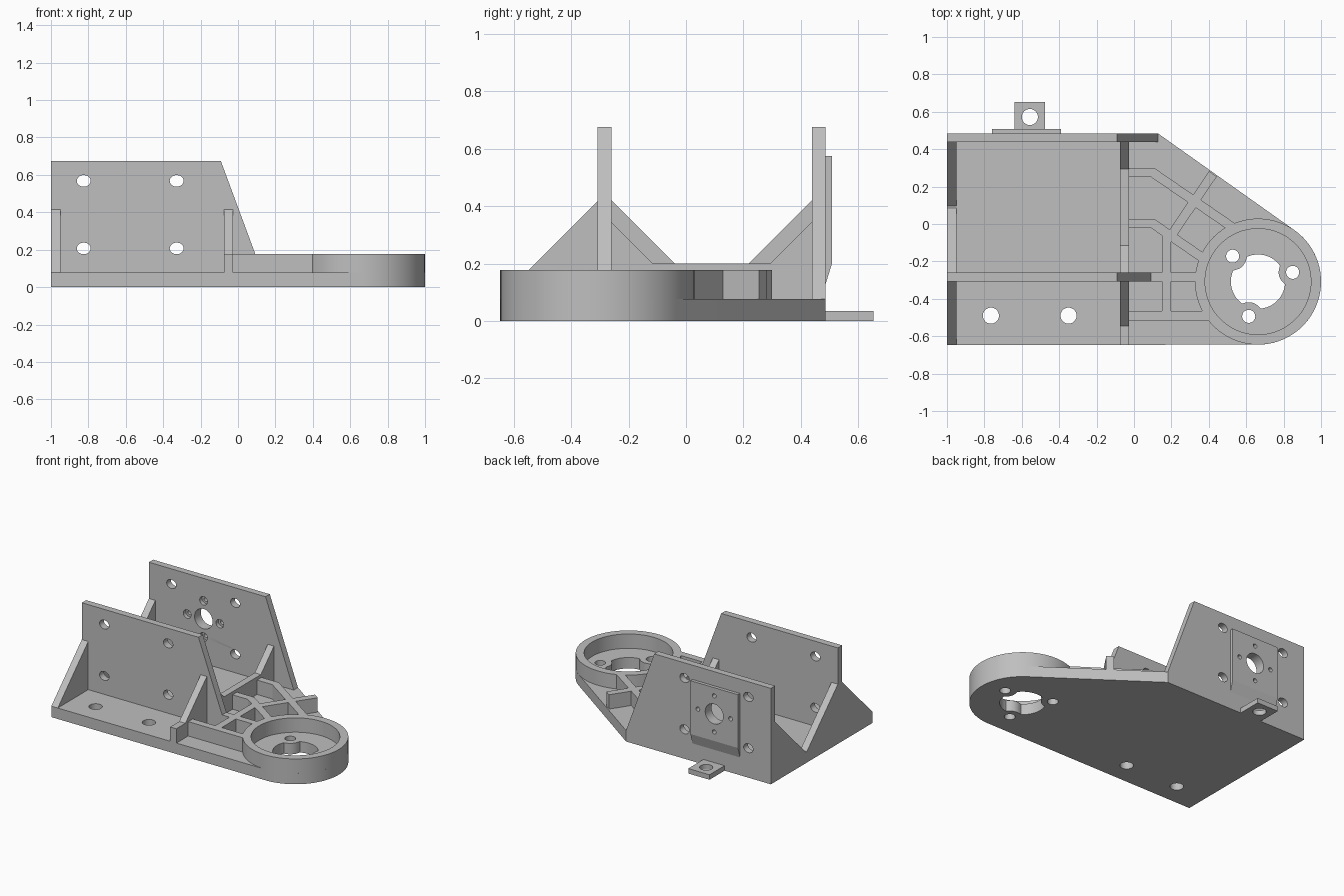
import bpy, bmesh
from math import pi, sin, cos, acos, atan2, sqrt, radians
from mathutils import Euler, Matrix, Vector

cube = bpy.data.objects.get("Cube")
if cube:
    bpy.data.objects.remove(cube)

# One grey for the whole bracket
GREY = (0.52, 0.52, 0.52, 1)
grey = bpy.data.materials.new("plain grey")
grey.use_nodes = True
grey.diffuse_color = GREY
grey.node_tree.nodes["Principled BSDF"].inputs["Base Color"].default_value = GREY

# Extrusion axis -> turn of the flat outline
TURN = {"z": (0, 0, 0), "y": (pi / 2, 0, 0), "x": (pi / 2, 0, pi / 2)}
AXIS = {"x": Vector((1, 0, 0)), "y": Vector((0, 1, 0)), "z": Vector((0, 0, 1))}


def circle(cx, cy, r, ry=None, n=40):
    ry = ry or r
    return [(cx + r * cos(2 * pi * i / n), cy + ry * sin(2 * pi * i / n)) for i in range(n)]


def rect(x0, x1, y0, y1):
    return [(x0, y0), (x1, y0), (x1, y1), (x0, y1)]


def prism(name, axis, lo, hi, outline, holes=()):
    """Extrude a flat outline with holes from lo to hi along an axis."""
    curve = bpy.data.curves.new(name, "CURVE")
    curve.dimensions = "2D"
    curve.fill_mode = "BOTH"
    curve.extrude = (hi - lo) / 2
    for loop in [outline, *holes]:
        spline = curve.splines.new("POLY")
        spline.points.add(len(loop) - 1)
        for point, (a, b) in zip(spline.points, loop):
            point.co = (a, b, 0, 1)
        spline.use_cyclic_u = True
    temp = bpy.data.objects.new(name + "_outline", curve)
    bpy.context.collection.objects.link(temp)
    graph = bpy.context.evaluated_depsgraph_get()
    mesh = bpy.data.meshes.new_from_object(temp.evaluated_get(graph))
    bpy.data.objects.remove(temp)
    bpy.data.curves.remove(curve)

    move = Matrix.Translation(AXIS[axis] * (lo + hi) / 2)
    mesh.transform(move @ Euler(TURN[axis]).to_matrix().to_4x4())
    bm = bmesh.new()
    bm.from_mesh(mesh)
    bmesh.ops.remove_doubles(bm, verts=bm.verts, dist=0.0001)
    bmesh.ops.recalc_face_normals(bm, faces=bm.faces)
    for face in bm.faces:
        face.smooth = True
    bm.to_mesh(mesh)
    bm.free()
    mesh.set_sharp_from_angle(angle=radians(30))
    mesh.materials.clear()
    mesh.materials.append(grey)
    mesh.name = name
    obj = bpy.data.objects.new(name, mesh)
    bpy.context.collection.objects.link(obj)
    return obj


def rib(name, path, width=0.05):
    """Upright strip of even width along a path, with mitred bends."""
    pts = [Vector(p) for p in path]
    normals = []
    for a, b in zip(pts, pts[1:]):
        d = (b - a).normalized()
        normals.append(Vector((-d.y, d.x)))
    left, right = [], []
    for i, p in enumerate(pts):
        n1, n2 = normals[max(i - 1, 0)], normals[min(i, len(normals) - 1)]
        off = (n1 + n2) / (1 + n1.dot(n2)) * width / 2
        left.append(tuple(p + off))
        right.append(tuple(p - off))
    return prism(name, "z", FLOOR, RIM, left + right[::-1])


FLOOR, RIM, TOP = 0.077, 0.178, 0.675
CX, CY, R = 0.663, -0.308, 0.337
FRONT, BACK, CORNER = -0.647, 0.485, 0.127

# Base plate: straight edges, round nose, slanted tangent edge
dx, dy = CORNER - CX, BACK - CY
end = atan2(dy, dx) - acos(R / sqrt(dx * dx + dy * dy))
nose = [(CX + R * cos(a), CY + R * sin(a))
        for a in (-pi / 2 + (end + pi / 2) * i / 40 for i in range(41))]
base_outline = [(-1, FRONT)] + nose + [(CORNER, BACK), (-1, BACK)]

# Centre opening notched by three round screw lands
screw_angles = [radians(a) for a in (15, 135, 255)]
SCREW = 0.192
opening = []
for i in range(120):
    a, r = 2 * pi * i / 120, 0.145
    for s in screw_angles:
        gap = 0.075 ** 2 - (SCREW * sin(a - s)) ** 2
        if gap > 0 and cos(a - s) > 0:
            r = min(r, SCREW * cos(a - s) - sqrt(gap))
    opening.append((CX + r * cos(a), CY + r * sin(a)))
base_holes = [opening]
base_holes += [circle(CX + SCREW * cos(s), CY + SCREW * sin(s), 0.035) for s in screw_angles]
base_holes += [circle(x, -0.49, 0.043) for x in (-0.765, -0.35)]
prism("base_plate", "z", 0, FLOOR, base_outline, base_holes)

# Round seat wall
prism("ring_wall", "z", FLOOR, RIM, circle(CX, CY, R, n=80), [circle(CX, CY, 0.283, n=80)])

# Upright plates with four bolt holes each
bolts = [circle(x, z, 0.037, 0.031) for x in (-0.825, -0.328) for z in (0.207, 0.568)]
prism("front_plate", "y", -0.308, -0.26,
      [(-1, FLOOR), (0.35, FLOOR), (0.35, RIM), (0.092, RIM), (-0.092, TOP), (-1, TOP)], bolts)

BX, BZ = -0.575, 0.39
bore = circle(BX, BZ, 0.07)


def small_holes(r):
    return [circle(BX + 0.127 * cos(a), BZ + 0.127 * sin(a), r, n=24)
            for a in (0, pi / 2, pi, 3 * pi / 2)]


back_outline = [(-1, FLOOR), (CORNER, FLOOR), (-0.092, TOP), (-1, TOP)]
prism("back_plate_inner", "y", 0.438, 0.465, back_outline, bolts + [bore] + small_holes(0.03))
prism("back_plate_outer", "y", 0.465, BACK, back_outline, bolts + [bore] + small_holes(0.015))

# Raised pad on the back with a tapered foot, and a drilled tab below
prism("back_pad", "y", BACK, 0.508, rect(-0.76, -0.39, 0.2, 0.575), [bore] + small_holes(0.015))
prism("back_pad_foot", "x", -0.76, -0.39, [(BACK, 0.2), (BACK, 0.125), (0.508, 0.2)])
prism("back_tab", "z", 0, 0.035, rect(-0.64, -0.475, BACK, 0.653), [circle(-0.557, 0.572, 0.043)])

# Gussets at the right end
END = (-1, -0.95)
prism("end_gusset_outer", "x", *END, [(FRONT, FLOOR), (-0.308, FLOOR), (-0.308, 0.416)])
prism("end_gusset_front", "x", *END, [(-0.26, FLOOR), (0.085, FLOOR), (-0.26, 0.42)])
prism("end_gusset_back", "x", *END, [(0.095, FLOOR), (0.438, FLOOR), (0.438, 0.42)])

# Cross wall with gussets, between and in front of the plates
MID = (-0.075, -0.027)
prism("cross_wall", "x", *MID,
      [(-0.26, FLOOR), (0.438, FLOOR), (0.438, 0.345), (0.293, 0.2), (-0.115, 0.2), (-0.26, 0.345)])
prism("cross_wall_outer", "x", *MID,
      [(FRONT, FLOOR), (-0.308, FLOOR), (-0.308, 0.416), (-0.546, RIM), (FRONT, RIM)])

# Stiffening ribs around the ring
rib("front_rib", [(-0.03, -0.49), (0.41, -0.49)])
rib("side_rib", [(0.174, -0.49), (0.174, -0.05)])
rib("upper_rib", [(-0.03, 0.275), (0.1, 0.275), (0.53, -0.02)])
rib("lower_rib", [(-0.03, 0.003), (0.1, 0.003), (0.38, -0.19)])
rib("slant_rib", [(0.422, 0.268), (0.2, -0.06)])
